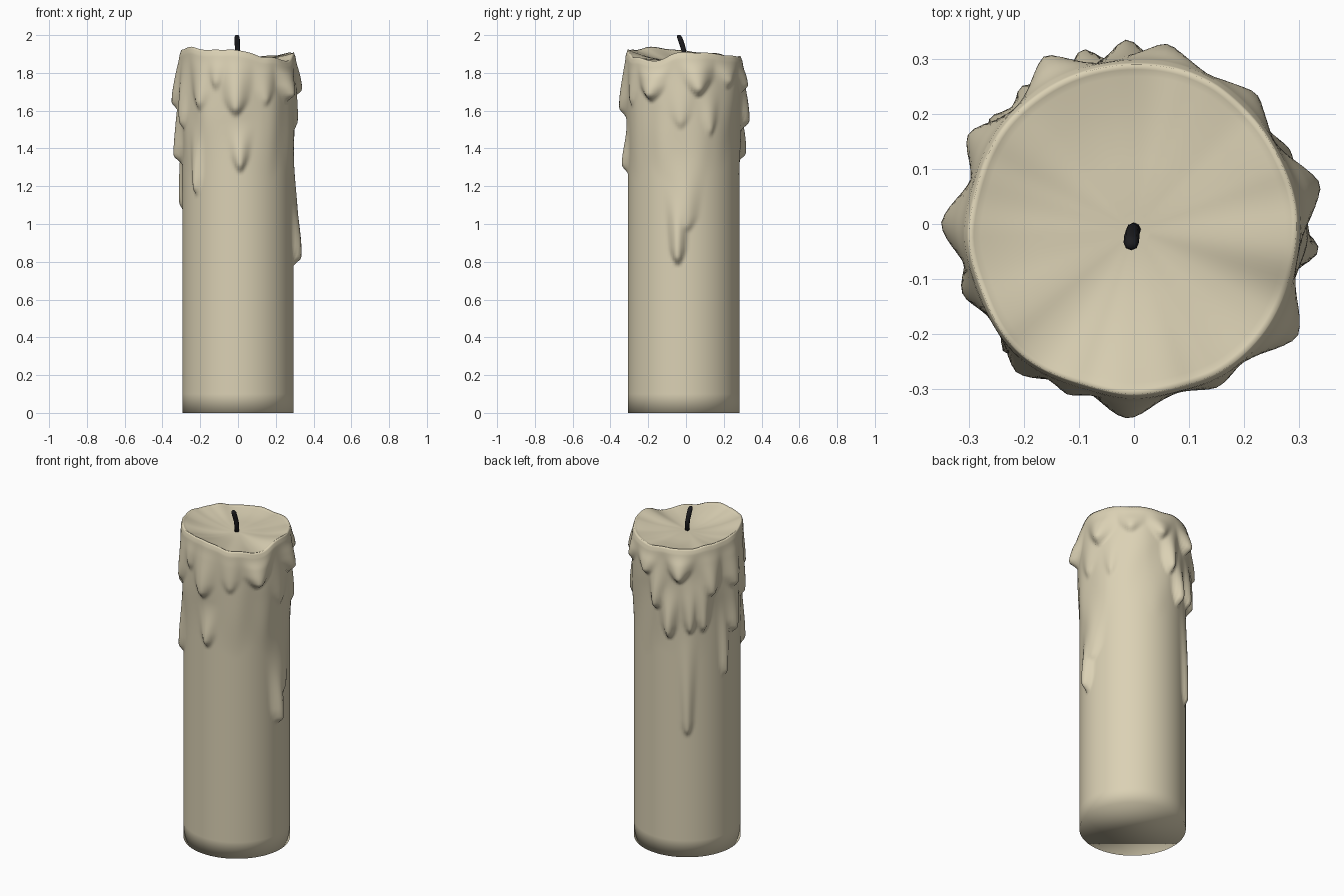
import bpy, bmesh, math
from mathutils import Vector, noise

if "Cube" in bpy.data.objects:
    bpy.data.objects.remove(bpy.data.objects["Cube"])

CY = -0.012       # body axis offset in y
R = 0.295         # plain body radius
TOP = 1.9
SEG = 144

# drips: (angle in degrees, bottom z, top z, half width in degrees, thickness)
DRIPS = [
    (180, 1.32, 1.66, 14, .046), (178, 1.60, 1.86, 16, .042), (169, 1.07, 1.60, 8, .024),
    (-160, 1.50, 1.84, 12, .028), (-137, 1.15, 1.50, 9, .030), (-130, 1.60, 1.86, 14, .026),
    (-92, 1.57, 1.84, 15, .034), (-88, 1.27, 1.50, 11, .034), (-112, 1.70, 1.88, 12, .020),
    (-62, 1.62, 1.88, 12, .016), (-33, 1.65, 1.89, 17, .052), (-3, 1.50, 1.78, 14, .016),
    (-6, 0.78, 1.18, 11, .044), (2, 0.95, 1.30, 16, .022), (14, 1.67, 1.88, 18, .046),
    (27, 1.46, 1.72, 10, .016), (48, 1.72, 1.88, 16, .028), (80, 1.70, 1.87, 15, .038),
    (92, 1.50, 1.80, 11, .042), (106, 1.33, 1.62, 10, .046), (125, 0.74, 1.40, 10, .024),
    (128, 1.36, 1.66, 10, .036), (142, 1.37, 1.70, 10, .036), (117, 1.68, 1.87, 14, .050),
    (150, 1.58, 1.85, 13, .042),
]
# rim height around the top, every 30 degrees from +x
RIM = [1.91, 1.905, 1.88, 1.885, 1.885, 1.905, 1.92, 1.935, 1.925, 1.92, 1.885, 1.865]


def smooth(a, b, x):
    t = max(0.0, min(1.0, (x - a) / (b - a)))
    return t * t * (3 - 2 * t)


def rim_height(deg):
    f = (deg % 360) / 30
    i = int(f)
    t = smooth(0, 1, f - i)
    n = noise.noise(Vector((math.cos(math.radians(deg)) * 3, math.sin(math.radians(deg)) * 3, 7)))
    return RIM[i % 12] * (1 - t) + RIM[(i + 1) % 12] * t + 0.014 * n


def radius(deg, z):
    a = math.radians(deg)
    n = noise.noise(Vector((math.cos(a) * 2.2, math.sin(a) * 2.2, z * 2.5)))
    # thin melted coat over the upper part
    coat = (0.012 + 0.010 * n) * smooth(1.25, 1.7, z + 0.15 * n)
    total = 0.0
    for ang, lo, hi, w, th in DRIPS:
        d = abs((deg - ang + 180) % 360 - 180)
        if d > w * 1.6 or z < lo:
            continue
        t = (z - lo) / (hi - lo)
        # rounded tip, fullest just above it, thinning and widening upwards
        width = w * (0.75 + 0.8 * min(t, 1)) * math.sqrt(smooth(-0.02, 0.10, z - lo))
        across = 0.5 + 0.5 * math.cos(math.pi * min(1, d / max(width, 0.01)))
        along = smooth(-0.01, 0.045, z - lo) * (1 - smooth(0.15, 1.25, t))
        total += (th * across * along) ** 3
    r = R + coat + total ** (1 / 3) * (1 - 0.7 * smooth(1.8, 1.9, z))
    return r


def material(name, col):
    m = bpy.data.materials.new(name)
    m.diffuse_color = (*col, 1)
    m.use_nodes = True
    m.node_tree.nodes["Principled BSDF"].inputs["Base Color"].default_value = m.diffuse_color
    return m


wax = material("cream wax", (0.71, 0.64, 0.46))
black = material("charred black", (0.012, 0.012, 0.014))

# ---- wax body: rings up the side, then rings inwards over the sunken top
bm = bmesh.new()
heights = [0, 0.10, 0.3, 0.5, 0.66] + [0.68 + i * (TOP - 0.68) / 100 for i in range(101)]
rings = []
for z in heights:
    ring = []
    for s in range(SEG):
        deg = s * 360 / SEG
        a = math.radians(deg)
        zz = z + (rim_height(deg) - TOP) * smooth(1.6, TOP, z)
        r = radius(deg, z) - 0.008 * smooth(1.87, 1.9, z)
        ring.append(bm.verts.new((r * math.cos(a), CY + r * math.sin(a), zz)))
    rings.append(ring)
for f in (0.97, 0.93, 0.86, 0.75, 0.6, 0.42, 0.24, 0.1):
    ring = []
    for s in range(SEG):
        deg = s * 360 / SEG
        a = math.radians(deg)
        r = (radius(deg, TOP) - 0.008) * f
        rise = f ** 2.2
        n = noise.noise(Vector((r * math.cos(a) * 6, r * math.sin(a) * 6, 3)))
        zz = 1.865 * (1 - rise) + (rim_height(deg) - 0.003) * rise + 0.008 * n * (1 - rise)
        ring.append(bm.verts.new((r * math.cos(a), CY + r * math.sin(a), zz)))
    rings.append(ring)
for lo, hi in zip(rings, rings[1:]):
    for s in range(SEG):
        t = (s + 1) % SEG
        bm.faces.new((lo[s], lo[t], hi[t], hi[s]))
bm.faces.new(rings[-1])
bm.faces.new(rings[0][::-1])
for f in bm.faces:
    f.smooth = True
me = bpy.data.meshes.new("candle_body")
bm.to_mesh(me)
bm.free()
me.materials.append(wax)
body = bpy.data.objects.new("candle_body", me)
bpy.context.collection.objects.link(body)

# ---- wick: short bent tube leaning to the front
bm = bmesh.new()
path = [(0, -0.010, 1.85, .013), (-.002, -0.012, 1.92, .013), (-.004, -0.022, 1.955, .014),
        (-.005, -0.034, 1.988, .014), (-.005, -0.038, 2.0, .008)]
prev = None
for x, y, z, r in path:
    ring = [bm.verts.new((x + r * math.cos(k * math.pi / 4), y + r * math.sin(k * math.pi / 4), z))
            for k in range(8)]
    if prev:
        for k in range(8):
            bm.faces.new((prev[k], prev[(k + 1) % 8], ring[(k + 1) % 8], ring[k]))
    else:
        bm.faces.new(ring[::-1])
    prev = ring
bm.faces.new(prev)
for f in bm.faces:
    f.smooth = True
me = bpy.data.meshes.new("wick")
bm.to_mesh(me)
bm.free()
me.materials.append(black)
wick = bpy.data.objects.new("wick", me)
bpy.context.collection.objects.link(wick)
